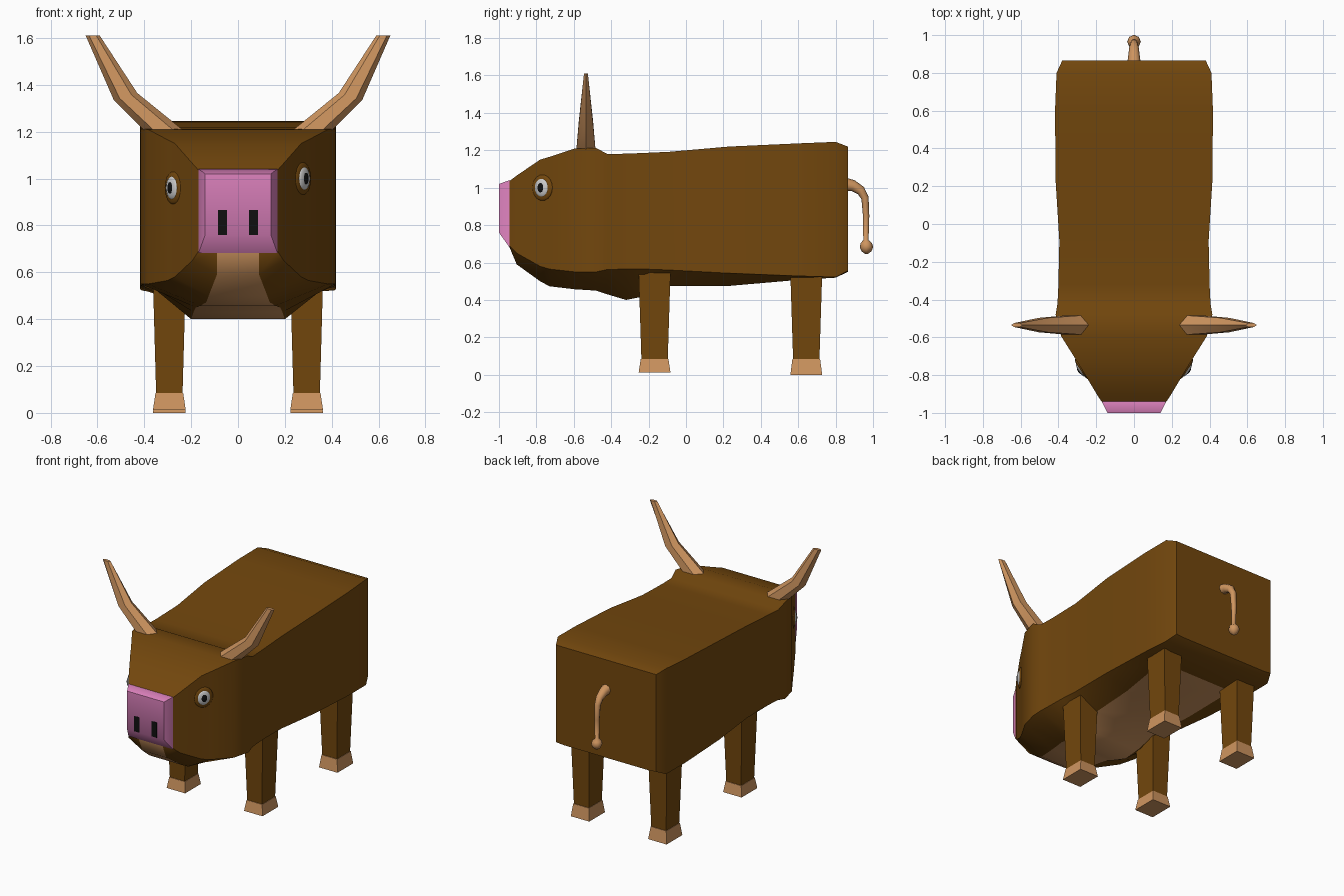
import bpy, bmesh
from math import sin, cos, pi, radians, atan2
from mathutils import Vector, Matrix

if "Cube" in bpy.data.objects:
    bpy.data.objects.remove(bpy.data.objects["Cube"])


def material(name, rgb):
    m = bpy.data.materials.new(name)
    m.diffuse_color = (*rgb, 1)
    m.use_nodes = True
    m.node_tree.nodes["Principled BSDF"].inputs["Base Color"].default_value = m.diffuse_color
    return m


BROWN = material("brown_hide", (0.17, 0.063, 0.004))
TAN = material("tan_horn", (0.62, 0.30, 0.115))
PINK = material("pink_nose", (0.75, 0.23, 0.53))
BLACK = material("black", (0.005, 0.005, 0.005))
WHITE = material("eye_white", (0.65, 0.65, 0.65))


def finish(name, bm, mats, angle=40):
    bmesh.ops.recalc_face_normals(bm, faces=bm.faces)
    me = bpy.data.meshes.new(name)
    bm.to_mesh(me)
    bm.free()
    for m in mats:
        me.materials.append(m)
    for p in me.polygons:
        p.use_smooth = True
    me.set_sharp_from_angle(angle=radians(angle))
    ob = bpy.data.objects.new(name, me)
    bpy.context.collection.objects.link(ob)
    return ob


def loft(name, rings, mats, angle=40, pick=None):
    """Skin a list of point rings; pick(ring, side) gives the material slot."""
    bm = bmesh.new()
    vs = [[bm.verts.new(p) for p in r] for r in rings]
    n = len(rings[0])
    for i in range(len(vs) - 1):
        for j in range(n):
            k = (j + 1) % n
            f = bm.faces.new((vs[i][j], vs[i][k], vs[i + 1][k], vs[i + 1][j]))
            f.material_index = pick(i, j) if pick else 0
    bm.faces.new(vs[0])
    bm.faces.new(vs[-1])
    return finish(name, bm, mats, angle)


def ring(c, u, v, n):
    c, u, v = Vector(c), Vector(u), Vector(v)
    return [c + u * cos(2 * pi * k / n) + v * sin(2 * pi * k / n) for k in range(n)]


def rect(x0, x1, y0, y1, z):
    return [(x0, y0, z), (x1, y0, z), (x1, y1, z), (x0, y1, z)]


# Body and head: y, half width, top z, side bottom z, belly half width, belly z
stations = [
    (-0.945, 0.168, 1.035, 0.69, 0.09, 0.685),
    (-0.905, 0.195, 1.065, 0.65, 0.09, 0.59),
    (-0.78, 0.27, 1.15, 0.58, 0.125, 0.50),
    (-0.73, 0.30, 1.165, 0.565, 0.135, 0.473),
    (-0.595, 0.385, 1.21, 0.55, 0.16, 0.457),
    (-0.48, 0.415, 1.212, 0.55, 0.18, 0.45),
    (-0.42, 0.405, 1.18, 0.563, 0.19, 0.43),
    (-0.32, 0.40, 1.182, 0.565, 0.20, 0.40),
    (-0.22, 0.398, 1.186, 0.565, 0.21, 0.42),
    (-0.09, 0.395, 1.192, 0.56, 0.23, 0.475),
    (0.23, 0.415, 1.22, 0.543, 0.25, 0.475),
    (0.60, 0.418, 1.237, 0.528, 0.28, 0.507),
    (0.80, 0.41, 1.245, 0.522, 0.33, 0.519),
    (0.865, 0.38, 1.22, 0.555, 0.32, 0.55),
]
loft("body", [[(-w, y, zt), (w, y, zt), (w, y, zs), (wb, y, zb), (-wb, y, zb), (-w, y, zs)]
              for y, w, zt, zs, wb, zb in stations],
     [BROWN, TAN], 40, lambda i, j: int(j == 3 and i < 11))

# Snout
loft("snout", [[(-w, y, z0), (w, y, z0), (w, y, z1), (-w, y, z1)] for y, w, z0, z1 in
               ((-0.93, 0.168, 0.69, 1.035), (-0.945, 0.168, 0.683, 1.04), (-1.0, 0.14, 0.76, 1.02))],
     [PINK], 60)

for s, side in ((1, "right"), (-1, "left")):
    # Nostril
    loft("nostril_" + side, [[(s * 0.047, y, 0.76), (s * 0.085, y, 0.76),
                              (s * 0.085, y, 0.865), (s * 0.047, y, 0.865)]
                             for y in (-0.97, -1.001)], [BLACK])

    # Horn: inner x/z, outer x/z, half depth
    horn = []
    for x0, z0, x1, z1, d in ((0.22, 1.195, 0.39, 1.195, 0.06),
                              (0.43, 1.365, 0.53, 1.335, 0.044),
                              (0.59, 1.61, 0.65, 1.61, 0.012)):
        horn.append(ring((s * (x0 + x1) / 2, -0.535, (z0 + z1) / 2),
                         (s * (x1 - x0) / 2, 0, (z1 - z0) / 2), (0, d, 0), 6))
    loft("horn_" + side, horn, [TAN], 50)

    # Legs and hooves
    for part, y, lift in (("front", -0.168, 0.012), ("back", 0.643, 0.0)):
        cx = 0.293 * s
        loft(f"{part}_leg_{side}",
             [rect(cx - a, cx + a, y - b, y + b, z)
              for a, b, z in ((0.056, 0.07, 0.07), (0.07, 0.086, 0.57))], [BROWN], 60)
        loft(f"{part}_hoof_{side}",
             [rect(cx - a, cx + a, y - b, y + b, z)
              for a, b, z in ((0.07, 0.085, lift), (0.059, 0.074, 0.085))], [TAN], 60)

    # Eye: lid, white and pupil as flattened balls facing out of the cheek
    ez = 1.0 if s > 0 else 0.96
    normal = Vector((s * 0.83, -0.55, 0))
    turn = Matrix.Rotation(atan2(normal.y, normal.x), 4, "Z")
    for part, out, size, m in (("eyelid", 0.0, (0.014, 0.065, 0.07), BROWN),
                               ("eye", 0.006, (0.015, 0.044, 0.05), WHITE),
                               ("pupil", 0.014, (0.011, 0.022, 0.028), BLACK)):
        bm = bmesh.new()
        at = Vector((s * 0.275, -0.768, ez)) + normal * out
        bmesh.ops.create_uvsphere(bm, u_segments=16, v_segments=10, radius=1,
                                  matrix=Matrix.Translation(at) @ turn @ Matrix.Diagonal((*size, 1)))
        finish(f"{part}_{side}", bm, [m], 80)

# Tail with tuft: y, z, radius, direction in degrees
tail = [(0.85, 1.02, 0.036, 0), (0.895, 1.01, 0.03, -15), (0.935, 0.985, 0.025, -40),
        (0.957, 0.945, 0.02, -72), (0.963, 0.85, 0.017, -90), (0.962, 0.72, 0.014, -90),
        (0.964, 0.705, 0.03, -90), (0.965, 0.682, 0.036, -90), (0.965, 0.66, 0.026, -90),
        (0.965, 0.645, 0.006, -90)]
loft("tail", [ring((0, y, z), (r, 0, 0), (0, -r * sin(radians(a)), r * cos(radians(a))), 8)
              for y, z, r, a in tail], [TAN], 70)
